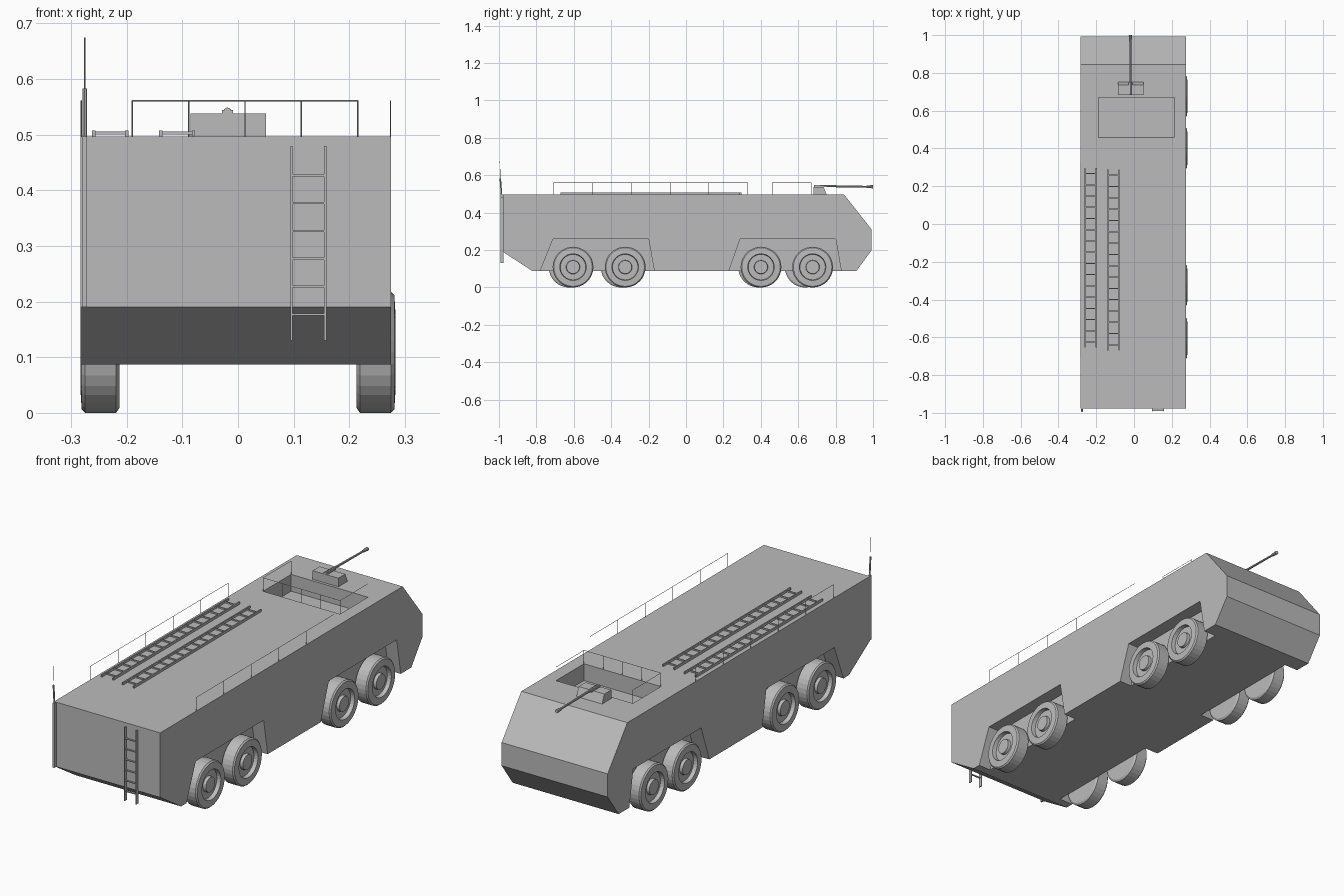
import bpy, bmesh, math
from mathutils import Vector

if "Cube" in bpy.data.objects:
    bpy.data.objects.remove(bpy.data.objects["Cube"])

grey = bpy.data.materials.new("plain grey")
grey.diffuse_color = (0.5, 0.5, 0.5, 1)
grey.use_nodes = True
grey.node_tree.nodes["Principled BSDF"].inputs["Base Color"].default_value = grey.diffuse_color


def finish(name, bm):
    bmesh.ops.recalc_face_normals(bm, faces=bm.faces)
    me = bpy.data.meshes.new(name)
    bm.to_mesh(me)
    bm.free()
    me.materials.append(grey)
    ob = bpy.data.objects.new(name, me)
    bpy.context.collection.objects.link(ob)
    return ob


def prism(name, profile, x0, x1):
    """Extrude a (y, z) outline along x."""
    bm = bmesh.new()
    f = bm.faces.new([bm.verts.new((x0, y, z)) for y, z in profile])
    r = bmesh.ops.extrude_face_region(bm, geom=[f])
    vs = [v for v in r["geom"] if isinstance(v, bmesh.types.BMVert)]
    bmesh.ops.translate(bm, verts=vs, vec=(x1 - x0, 0, 0))
    return finish(name, bm)


def add_box(bm, x0, x1, y0, y1, z0, z1):
    vs = bmesh.ops.create_cube(bm, size=1)["verts"]
    for v in vs:
        v.co = ((x0 + x1) / 2 + v.co.x * (x1 - x0),
                (y0 + y1) / 2 + v.co.y * (y1 - y0),
                (z0 + z1) / 2 + v.co.z * (z1 - z0))


def add_rod(bm, a, b, r0, r1=None, n=8):
    a, b = Vector(a), Vector(b)
    d = b - a
    m = d.to_track_quat('Z', 'Y').to_matrix().to_4x4()
    m.translation = (a + b) / 2
    bmesh.ops.create_cone(bm, cap_ends=True, segments=n, radius1=r0,
                          radius2=r0 if r1 is None else r1, depth=d.length, matrix=m)


def cut(target, cutter):
    mod = target.modifiers.new("cut", 'BOOLEAN')
    mod.operation, mod.solver, mod.object = 'DIFFERENCE', 'EXACT', cutter
    bpy.context.view_layer.objects.active = target
    bpy.ops.object.modifier_apply(modifier=mod.name)
    bpy.data.objects.remove(cutter)


# hull
TOP, XL, XR = 0.497, -0.283, 0.275
hull = prism("hull", [(-0.978, TOP), (0.845, TOP), (0.993, 0.31), (0.993, 0.20),
                      (0.91, 0.087), (-0.82, 0.087), (-0.978, 0.19)], XL, XR)

# wheel arches, both sides
for y0, y1, y2, y3 in ((-0.78, -0.71, -0.20, -0.17), (0.23, 0.29, 0.80, 0.83)):
    outline = [(y0 - 0.008, 0.067), (y1, 0.26), (y2, 0.26), (y3 + 0.004, 0.067)]
    cut(hull, prism("arch_cutter", outline, 0.21, 0.35))
    cut(hull, prism("arch_cutter", outline, -0.35, -0.21))

# crew hatch recess in the roof
HX0, HX1, HY0, HY1 = -0.19, 0.215, 0.46, 0.67
bm = bmesh.new()
add_box(bm, HX0, HX1, HY0, HY1, TOP - 0.08, TOP + 0.1)
cut(hull, finish("hatch_cutter", bm))

# wheels: lathed section (radius, x), tyre, sunken rim and hub
SECTION = [(0, 0.213), (0.1, 0.213), (0.109, 0.219), (0.109, 0.275), (0.103, 0.281),
           (0.071, 0.283), (0.068, 0.264), (0.037, 0.264), (0.035, 0.278), (0, 0.278)]


def wheel(name, y, side):
    bm = bmesh.new()
    vs = [bm.verts.new((side * x, y, 0.109 + r)) for r, x in SECTION]
    es = [bm.edges.new(p) for p in zip(vs, vs[1:])]
    bmesh.ops.spin(bm, geom=vs + es, cent=(0, y, 0.109), axis=(1, 0, 0),
                   angle=math.tau, steps=32, use_merge=True)
    bmesh.ops.remove_doubles(bm, verts=bm.verts, dist=1e-5)
    finish(name, bm)


for i, y in enumerate((-0.604, -0.325, 0.401, 0.677)):
    wheel(f"right_wheel_{i + 1}", y, 1)
for i, y in enumerate((-0.625, -0.347, 0.388, 0.637)):
    wheel(f"left_wheel_{i + 1}", y, -1)

# ladders lying on the roof
for i, (x0, y0, y1) in enumerate(((-0.262, -0.655, 0.297), (-0.142, -0.67, 0.288))):
    bm = bmesh.new()
    x1 = x0 + 0.065
    for x in (x0, x1 - 0.006):
        add_box(bm, x, x + 0.006, y0, y1, TOP, 0.508)
    for k in range(16):
        y = y0 + 0.03 + k * (y1 - y0 - 0.06) / 15
        add_box(bm, x0 + 0.003, x1 - 0.003, y - 0.003, y + 0.003, 0.500, 0.506)
    finish(f"roof_ladder_{i + 1}", bm)

# rear access ladder
bm = bmesh.new()
for x in (0.094, 0.155):
    add_box(bm, x, x + 0.004, -0.992, -0.976, 0.13, 0.48)
for k in range(6):
    z = 0.177 + 0.05 * k
    add_box(bm, 0.095, 0.158, -0.990, -0.983, z - 0.002, z + 0.002)
finish("access_ladder", bm)


# thin guard rails
def railing(name, path, posts):
    bm = bmesh.new()
    r = 0.0012
    for a, b in zip(path, path[1:]):
        add_rod(bm, (*a, 0.561), (*b, 0.561), r, n=4)
    for x, y in posts:
        add_rod(bm, (x, y, TOP), (x, y, 0.561), r, n=4)
    finish(name, bm)


for name, x in (("left_railing", XL + 0.001), ("right_railing", XR - 0.001)):
    railing(name, [(x, -0.706), (x, 0.33)], [(x, -0.706 + 0.2072 * k) for k in range(6)])
rear_posts = [(HX0 + k * (HX1 - HX0) / 4, HY0) for k in range(5)]
railing("hatch_railing", [(HX0, HY1), (HX0, HY0), (HX1, HY0), (HX1, HY1)],
        rear_posts + [(HX0, HY1), (HX1, HY1)])

# roof nozzle: wedge mount, cradle and tapering barrel with muzzle
prism("nozzle_mount", [(0.683, TOP), (0.683, 0.538), (0.735, 0.538), (0.752, TOP)],
      -0.085, 0.05)
bm = bmesh.new()
add_box(bm, -0.029, -0.009, 0.685, 0.75, 0.536, 0.544)
add_rod(bm, (-0.019, 0.685, 0.543), (-0.019, 0.97, 0.539), 0.006, 0.0045)
add_rod(bm, (-0.019, 0.965, 0.539), (-0.019, 1.0, 0.539), 0.006, 0.009)
finish("nozzle_barrel", bm)

# corner antenna: post and whip
bm = bmesh.new()
add_box(bm, -0.280, -0.271, -0.993, -0.977, 0.19, 0.497)
add_rod(bm, (-0.2755, -0.986, 0.49), (-0.2755, -0.993, 0.583), 0.004)
add_rod(bm, (-0.2755, -0.993, 0.58), (-0.2755, -0.995, 0.675), 0.001, n=4)
finish("antenna", bm)
